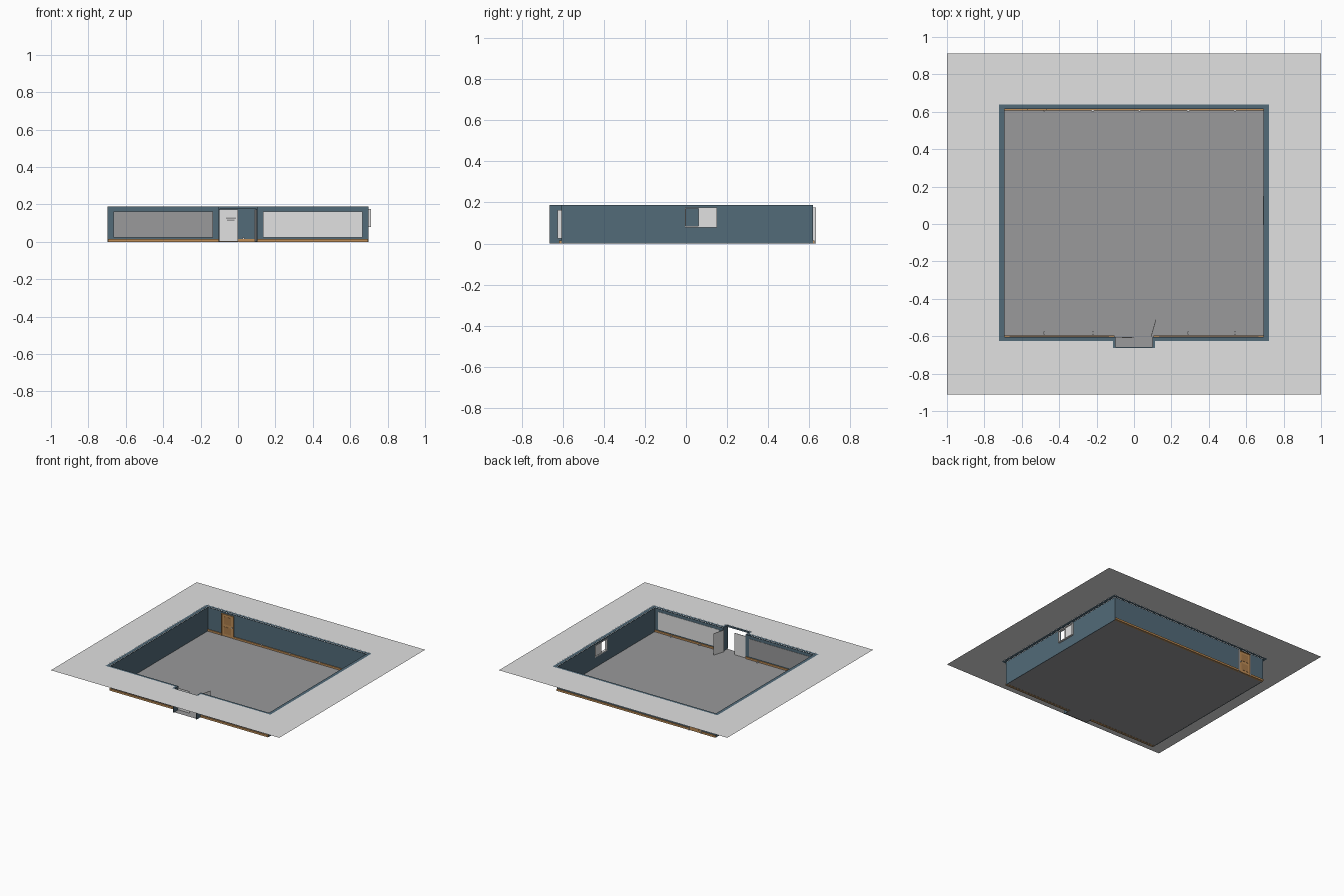
import bpy, bmesh, math
from mathutils import Matrix

if "Cube" in bpy.data.objects:
    bpy.data.objects.remove(bpy.data.objects["Cube"])


def mat(name, r, g, b):
    m = bpy.data.materials.new(name)
    m.diffuse_color = (r, g, b, 1)
    m.use_nodes = True
    m.node_tree.nodes["Principled BSDF"].inputs["Base Color"].default_value = m.diffuse_color
    return m


LIGHT = mat("light_grey", 0.75, 0.75, 0.75)
GREY = mat("mid_grey", 0.32, 0.32, 0.325)
BLUE = mat("slate_blue", 0.085, 0.145, 0.19)
WOOD = mat("orange_wood", 0.52, 0.27, 0.095)
DARKWOOD = mat("brown_wood", 0.40, 0.20, 0.07)


def finish(name, bm, m):
    me = bpy.data.meshes.new(name)
    bm.to_mesh(me)
    bm.free()
    me.materials.append(m)
    ob = bpy.data.objects.new(name, me)
    bpy.context.collection.objects.link(ob)
    return ob


def box(name, m, x0, x1, y0, y1, z0, z1):
    bm = bmesh.new()
    bmesh.ops.create_cube(bm, size=1)
    for v in bm.verts:
        v.co.x = x0 if v.co.x < 0 else x1
        v.co.y = y0 if v.co.y < 0 else y1
        v.co.z = z0 if v.co.z < 0 else z1
    return finish(name, bm, m)


def sheet(name, m, loops, z):
    """Flat sheet: first loop is the outline, others are holes."""
    bm = bmesh.new()
    edges = []
    for pts in loops:
        vs = [bm.verts.new((x, y, z)) for x, y in pts]
        edges += [bm.edges.new((vs[i - 1], vs[i])) for i in range(len(vs))]
    bmesh.ops.triangle_fill(bm, use_beauty=True, edges=edges, normal=(0, 0, 1))
    bm.normal_update()
    for f in bm.faces:
        if f.normal.z < 0:
            f.normal_flip()
    return finish(name, bm, m)


def plan(x, yb, yf, a, ya):
    """Room outline with the entrance bump at the front."""
    return [(-x, yb), (-x, yf), (-a, yf), (-a, ya), (a, ya), (a, yf), (x, yf), (x, yb)]


X, YB, YF, H = 0.697, 0.615, -0.607, 0.188
A, YA, T = 0.099, -0.657, 0.004
inner = plan(X, YB + 0.004, YF, A, YA)
outer = plan(0.722, 0.639, -0.626, 0.113, -0.662)

# surrounding roof sheet, wall cap and floor
sheet("surround_sheet", LIGHT, [[(-1, -0.912), (1, -0.912), (1, 0.912), (-1, 0.912)], outer], 0.19)
sheet("wall_cap", BLUE, [outer, inner], 0.1895)
sheet("floor", GREY, [inner], 0.001)

# back and left walls
box("back_wall", BLUE, -X, X, YB, YB + T, 0, H)
box("left_wall", BLUE, -X, -X + T, YF, YB, 0, H)

# right wall built around a window opening
W0, W1, WZ0, WZ1 = 0.0, 0.145, 0.085, 0.17
box("right_wall_front", BLUE, X - T, X, YF, W0, 0, H)
box("right_wall_back", BLUE, X - T, X, W1, YB, 0, H)
box("right_wall_sill", BLUE, X - T, X, W0, W1, 0, WZ0)
box("right_wall_head", BLUE, X - T, X, W0, W1, WZ1, H)

# sliding side window: frame and one pane
f = 0.006
for n, y0, y1, z0, z1 in (("front", W0 - f, W0, WZ0 - f, WZ1 + f),
                          ("back", W1, W1 + f, WZ0 - f, WZ1 + f),
                          ("bottom", W0, W1, WZ0 - f, WZ0),
                          ("top", W0, W1, WZ1, WZ1 + f)):
    box("side_window_frame_" + n, LIGHT, X - 0.006, 0.71, y0, y1, z0, z1)
box("side_window_pane", LIGHT, X, X + 0.006, 0.065, W1, WZ0, WZ1)
box("side_window_pane_edge", LIGHT, X, X + 0.01, 0.06, 0.066, WZ0, WZ1)

# front wall halves, entrance side walls, display windows, wood base strips
for side, s, glass in (("left", -1, GREY), ("right", 1, LIGHT)):
    def sx(a, b):
        return sorted((s * a, s * b))
    box("front_wall_" + side, BLUE, *sx(A, X), YF, YF + T, 0, H)
    box("entrance_wall_" + side, BLUE, *sx(A, A + T), YA - 0.008, YF, 0, H)
    box("display_window_" + side, glass, *sx(0.133, 0.665), -0.626, YF + T + 0.002, 0.024, 0.163)
    box("front_base_strip_" + side, WOOD, *sx(A + T, 0.694), -0.619, -0.596, 0, 0.015)
box("entrance_lintel", BLUE, -A, A, YA - 0.004, YA, 0.175, H)

# wood base strips on the back wall, either side of the door
DX0, DX1 = -0.568, -0.47
box("back_base_strip_left", WOOD, -0.694, DX0, 0.608, 0.627, 0, 0.015)
box("back_base_strip_right", WOOD, DX1, 0.694, 0.608, 0.627, 0, 0.015)

# small pegs near the base strips
for i, x in enumerate((-0.48, -0.22, 0.03, 0.29, 0.54)):
    if x > -0.4:
        box("back_peg_%d" % i, LIGHT, x - 0.006, x + 0.006, 0.602, 0.61, 0.015, 0.022)
    if abs(x) > 0.1:
        box("front_peg_%d" % i, LIGHT, x - 0.005, x + 0.005, -0.592, -0.576, 0.006, 0.012)

# back door with frame, panels and knobs
box("back_door", WOOD, DX0, DX1, 0.609, 0.625, 0, 0.17)
for n, x in (("left", DX0 - 0.005), ("right", DX1)):
    box("back_door_jamb_" + n, LIGHT, x, x + 0.005, 0.617, 0.632, 0, 0.175)
    box("back_door_inner_jamb_" + n, WOOD, x, x + 0.005, 0.606, 0.617, 0, 0.175)
box("back_door_head", WOOD, DX0, DX1, 0.606, 0.63, 0.17, 0.175)
for i, (z0, z1) in enumerate(((0.02, 0.075), (0.095, 0.155))):
    box("back_door_panel_%d" % i, DARKWOOD, DX0 + 0.018, DX1 - 0.018, 0.6075, 0.6265, z0, z1)
box("back_door_knob", LIGHT, DX1 - 0.013, DX1 - 0.006, 0.602, 0.632, 0.08, 0.087)

# entrance doors: left leaf shut, right leaf swung inward
box("entrance_door_shut", LIGHT, -A, 0, YF - 0.001, YF + 0.003, 0.002, 0.173)
leaf = box("entrance_door_open", LIGHT, 0, 0.095, -0.002, 0.002, 0.002, 0.173)
leaf.matrix_world = Matrix.Translation((0.091, YF + 0.004, 0)) @ Matrix.Rotation(math.radians(74), 4, "Z")

# plain notice plates on the shut door
for i, (x0, x1, z) in enumerate(((-0.065, -0.012, 0.123), (-0.058, -0.018, 0.112))):
    box("door_notice_%d" % i, GREY, x0, x1, YF - 0.003, YF - 0.001, z, z + 0.008)
